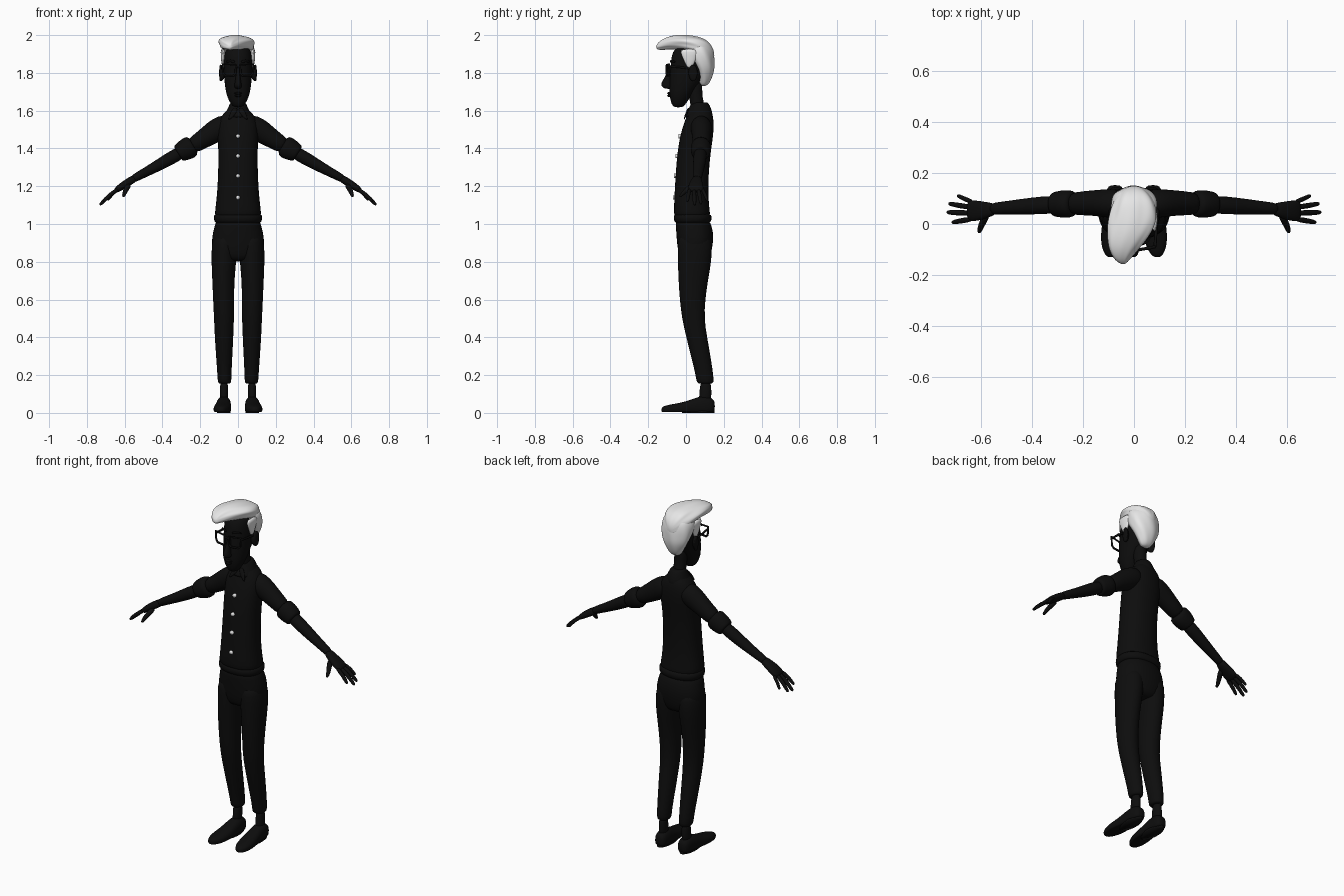
import bpy, bmesh, math
from mathutils import Vector

X, Y, Z = Vector((1, 0, 0)), Vector((0, 1, 0)), Vector((0, 0, 1))


def material(name, value):
    m = bpy.data.materials.new(name)
    m.diffuse_color = (value, value, value, 1)
    return m


DARK = material("near black", 0.004)
LIGHT = material("pale grey", 0.8)


def finish(ob, mat, mirror=False, subsurf=0):
    ob.data.materials.append(mat)
    for p in ob.data.polygons:
        p.use_smooth = True
    if mirror:
        ob.modifiers.new("Mirror", 'MIRROR').use_mirror_merge = False
    if subsurf:
        s = ob.modifiers.new("Smooth", 'SUBSURF')
        s.levels = s.render_levels = subsurf
    return ob


def loft(name, rings, mat=DARK, side=Y, normal=None, n=16, power=2.0,
         mirror=False, floor=None, groove=None, subsurf=1):
    """Skin through rings (centre, half size along side, half size across)."""
    bm = bmesh.new()
    centres = [Vector(r[0]) for r in rings]
    loops = []
    for i, (c, ra, rb) in enumerate(rings):
        t = normal or (centres[min(i + 1, len(rings) - 1)] - centres[max(i - 1, 0)]).normalized()
        a = (side - t * side.dot(t)).normalized()
        b = t.cross(a)
        loop = []
        for k in range(n):
            w = 2 * math.pi * (k + 0.5) / n
            cs, sn = math.cos(w), math.sin(w)
            g = 1.02 * (1 + (groove(i, w) if groove else 0))
            p = centres[i] + a * (ra * g * math.copysign(abs(cs) ** (2 / power), cs)) \
                + b * (rb * g * math.copysign(abs(sn) ** (2 / power), sn))
            if floor is not None:
                p.z = max(p.z, floor)
            loop.append(bm.verts.new(p))
        loops.append(loop)
    for l0, l1 in zip(loops, loops[1:]):
        for k in range(n):
            bm.faces.new((l0[k], l0[(k + 1) % n], l1[(k + 1) % n], l1[k]))
    bm.faces.new(loops[0][::-1])
    bm.faces.new(loops[-1])
    bmesh.ops.recalc_face_normals(bm, faces=bm.faces)
    me = bpy.data.meshes.new(name)
    bm.to_mesh(me)
    bm.free()
    ob = bpy.data.objects.new(name, me)
    bpy.context.collection.objects.link(ob)
    return finish(ob, mat, mirror, subsurf)


def column(name, rows, mat=DARK, **kw):
    """Upright loft; rows are (z, x centre, half width, y front, y back)."""
    rings = [((x, (f + b) / 2, z), w, (b - f) / 2) for z, x, w, f, b in rows]
    return loft(name, rings, mat, side=X, normal=Z, **kw)


# Shirt, belt and collar
column("shirt", [(1.035, 0, .10, -.04, .11), (1.04, 0, .122, -.062, .128), (1.07, 0, .122, -.064, .126),
                 (1.13, 0, .113, -.062, .118), (1.25, 0, .105, -.056, .118), (1.38, 0, .103, -.046, .13),
                 (1.47, 0, .108, -.03, .145), (1.53, 0, .108, -.012, .147), (1.575, 0, .088, .005, .143),
                 (1.605, 0, .055, .02, .13), (1.62, 0, .035, .03, .115)], power=2.3)
column("belt", [(1.005, 0, .115, -.05, .12), (1.01, 0, .127, -.064, .135), (1.05, 0, .129, -.066, .137),
                (1.055, 0, .115, -.05, .12)], power=2.3)
column("collar", [(1.56, 0, .072, -.012, .14), (1.575, 0, .073, -.008, .142), (1.61, 0, .055, .015, .135),
                  (1.642, 0, .041, .028, .118), (1.645, 0, .036, .034, .112)])
loft("collar_point", [((.008, .015, 1.615), .012, .006), ((.025, .004, 1.59), .018, .006),
                      ((.05, -.012, 1.55), .005, .004)], side=X, n=8, mirror=True)

# Buttons down the shirt front
for i, (z, y) in enumerate([(1.465, -.031), (1.36, -.048), (1.255, -.056), (1.14, -.061)]):
    loft("button_%d" % (i + 1), [((0, y + .01, z), .011, .011), ((0, y - .008, z), .011, .011)],
         LIGHT, side=X, n=10, subsurf=0)

# Trousers
column("trouser_seat", [(.80, 0, .08, -.02, .11), (.83, 0, .125, -.038, .13), (.90, 0, .142, -.048, .144),
                        (.96, 0, .132, -.052, .145), (1.01, 0, .118, -.055, .128), (1.02, 0, .11, -.05, .12)],
       power=2.3)
column("trouser_leg", [(.155, .071, .025, .075, .13), (.157, .071, .036, .055, .148), (.20, .072, .037, .052, .145),
                       (.30, .073, .043, .026, .13), (.40, .074, .049, .002, .112), (.50, .074, .053, -.022, .096),
                       (.60, .076, .056, -.033, .102), (.70, .078, .058, -.04, .116), (.80, .075, .066, -.043, .135),
                       (.90, .072, .068, -.046, .14), (.95, .068, .055, -.035, .12)], mirror=True)

# Ankles and shoes
column("ankle", [(.05, .075, .024, .065, .135), (.10, .075, .022, .07, .135), (.18, .073, .023, .075, .135)],
       mirror=True, n=12)
loft("shoe", [((.074, .153, .035), .018, .025), ((.074, .14, .035), .034, .042), ((.075, .10, .038), .038, .055),
              ((.077, .05, .032), .040, .048), ((.08, 0, .024), .045, .036), ((.084, -.05, .02), .047, .03),
              ((.088, -.095, .018), .038, .024), ((.09, -.122, .016), .022, .018), ((.091, -.13, .015), .01, .01)],
     side=X, normal=Y, mirror=True, floor=.004, power=2.4)
loft("shoe_sole", [((.075, .065, 0), .036, .085), ((.075, .065, .012), .036, .085)], side=X, normal=Z,
     mirror=True, subsurf=0)

# Arms: sleeve, rolled cuff, forearm, palm and fingers
loft("sleeve", [((.04, .08, 1.53), .05, .05), ((.08, .08, 1.515), .058, .064), ((.13, .082, 1.487), .053, .06),
                ((.19, .082, 1.445), .047, .048), ((.26, .078, 1.403), .045, .043)], mirror=True)
loft("rolled_cuff", [((.235, .079, 1.418), .035, .035), ((.24, .079, 1.415), .053, .058), ((.27, .079, 1.398), .055, .06),
                     ((.305, .077, 1.379), .05, .05), ((.315, .076, 1.373), .046, .046),
                     ((.318, .076, 1.371), .034, .034)], mirror=True)
loft("forearm", [((.28, .078, 1.392), .036, .036), ((.36, .073, 1.346), .036, .036), ((.44, .068, 1.30), .031, .029),
                 ((.52, .062, 1.258), .025, .023), ((.57, .058, 1.23), .024, .021)], mirror=True, n=12)
loft("palm", [((.54, .06, 1.247), .022, .02), ((.575, .055, 1.225), .031, .021), ((.61, .052, 1.203), .04, .02),
              ((.64, .052, 1.182), .042, .016), ((.652, .052, 1.173), .034, .01)], mirror=True, n=12, power=2.5)
for name, y0, tip, r in [("index_finger", .02, (.713, .006, 1.118), .0115), ("middle_finger", .042, (.733, .046, 1.10), .012),
                         ("ring_finger", .064, (.726, .08, 1.106), .0115), ("little_finger", .085, (.692, .112, 1.125), .010)]:
    a, b = Vector((.63, y0, 1.187)), Vector(tip)
    mid = (a + b) / 2 + Vector((.004, 0, .006))
    loft(name, [(a, r, r), (mid, r, r), (a.lerp(b, .9), r * .85, r * .85), (b, r * .5, r * .5)], n=8, mirror=True)
loft("thumb", [((.575, .04, 1.21), .016, .016), ((.592, .008, 1.185), .015, .014), ((.603, -.018, 1.16), .012, .011),
               ((.607, -.036, 1.142), .007, .006)], side=X, n=8, mirror=True)

# Neck and head
column("neck", [(1.57, 0, .04, .03, .115), (1.64, 0, .034, .022, .093), (1.70, 0, .034, .01, .085),
                (1.78, 0, .04, 0, .09)], n=12)
column("head", [(1.617, 0, .018, -.062, -.02), (1.63, 0, .035, -.075, -.005), (1.665, 0, .054, -.085, .018),
                (1.70, 0, .065, -.088, .04), (1.75, 0, .071, -.088, .075), (1.80, 0, .075, -.083, .105),
                (1.86, 0, .077, -.08, .12), (1.91, 0, .072, -.073, .115), (1.95, 0, .05, -.04, .08)], power=2.2)
column("nose", [(1.715, 0, .014, -.112, -.07), (1.725, 0, .021, -.128, -.07), (1.742, 0, .019, -.136, -.07),
                (1.77, 0, .013, -.117, -.07), (1.82, 0, .01, -.093, -.06), (1.84, 0, .008, -.085, -.06)], n=10)
for name, z, w in [("upper_lip", 1.692, .026), ("lower_lip", 1.679, .022)]:
    loft(name, [((0, -.07, z), w, .007), ((0, -.093, z), w * .8, .007), ((0, -.1, z), w * .4, .004)], side=X, n=10)
loft("ear", [((.068, .028, 1.80), .014, .03), ((.085, .034, 1.80), .022, .044), ((.095, .04, 1.80), .024, .046),
             ((.10, .042, 1.80), .015, .035)], side=Y, normal=X, n=12, mirror=True)
loft("eyebrow", [((.015, -.083, 1.858), .004, .007), ((.04, -.08, 1.866), .005, .008),
                 ((.066, -.055, 1.858), .004, .005)], side=Y, n=8, mirror=True)

# Glasses made of bent rods
rods = [([(.012, -.102, 1.842), (.082, -.09, 1.847), (.079, -.09, 1.797), (.066, -.093, 1.785),
          (.024, -.1, 1.785), (.013, -.102, 1.797)], True),
        ([(0, -.103, 1.832), (.012, -.102, 1.832)], False),
        ([(.082, -.09, 1.836), (.086, -.03, 1.83), (.083, .045, 1.82)], False)]
curve = bpy.data.curves.new("glasses", 'CURVE')
curve.dimensions = '3D'
curve.bevel_depth = .006
curve.bevel_resolution = 1
curve.use_fill_caps = True
for pts, cyclic in rods:
    s = curve.splines.new('POLY')
    s.points.add(len(pts) - 1)
    for p, co in zip(s.points, pts):
        p.co = (*co, 1)
    s.use_cyclic_u = cyclic
tmp = bpy.data.objects.new("glasses_path", curve)
bpy.context.collection.objects.link(tmp)
bpy.context.view_layer.update()
mesh = bpy.data.meshes.new_from_object(tmp.evaluated_get(bpy.context.evaluated_depsgraph_get()))
bpy.data.objects.remove(tmp)
glasses = bpy.data.objects.new("glasses", mesh)
bpy.context.collection.objects.link(glasses)
mesh.materials.clear()
finish(glasses, DARK, mirror=True)

# Hair: swept quiff on top, fuller back tapering to the nape, short sideburns
loft("hair_quiff", [((-.042, -.158, 1.938), .008, .01), ((-.048, -.14, 1.945), .03, .024), ((-.042, -.10, 1.957), .058, .033),
                    ((-.024, -.05, 1.961), .079, .039), ((-.008, 0, 1.958), .092, .042), ((0, .05, 1.948), .09, .046),
                    ((.002, .10, 1.93), .076, .052), ((0, .135, 1.91), .045, .04), ((0, .15, 1.89), .015, .02)],
     LIGHT, side=X, normal=Y, n=24, power=2.2, subsurf=2,
     groove=lambda i, w: .05 * math.sin(5 * w + i * .9) + .03 * math.sin(9 * w - i * .7))
column("hair_back", [(1.73, 0, .02, .08, .105), (1.745, 0, .036, .07, .125), (1.78, 0, .055, .058, .14),
                     (1.82, 0, .076, .045, .15), (1.86, 0, .088, .02, .149), (1.90, 0, .092, -.005, .147),
                     (1.94, 0, .085, -.01, .135), (1.96, 0, .06, .01, .115)], LIGHT, n=24, subsurf=2,
       groove=lambda i, w: .035 * math.sin(6 * w + i * 1.1))
column("sideburn", [(1.825, .077, .005, .008, .03), (1.85, .079, .009, -.005, .045), (1.89, .08, .012, -.025, .06),
                    (1.93, .08, .013, -.04, .07)], LIGHT, n=10, mirror=True)
